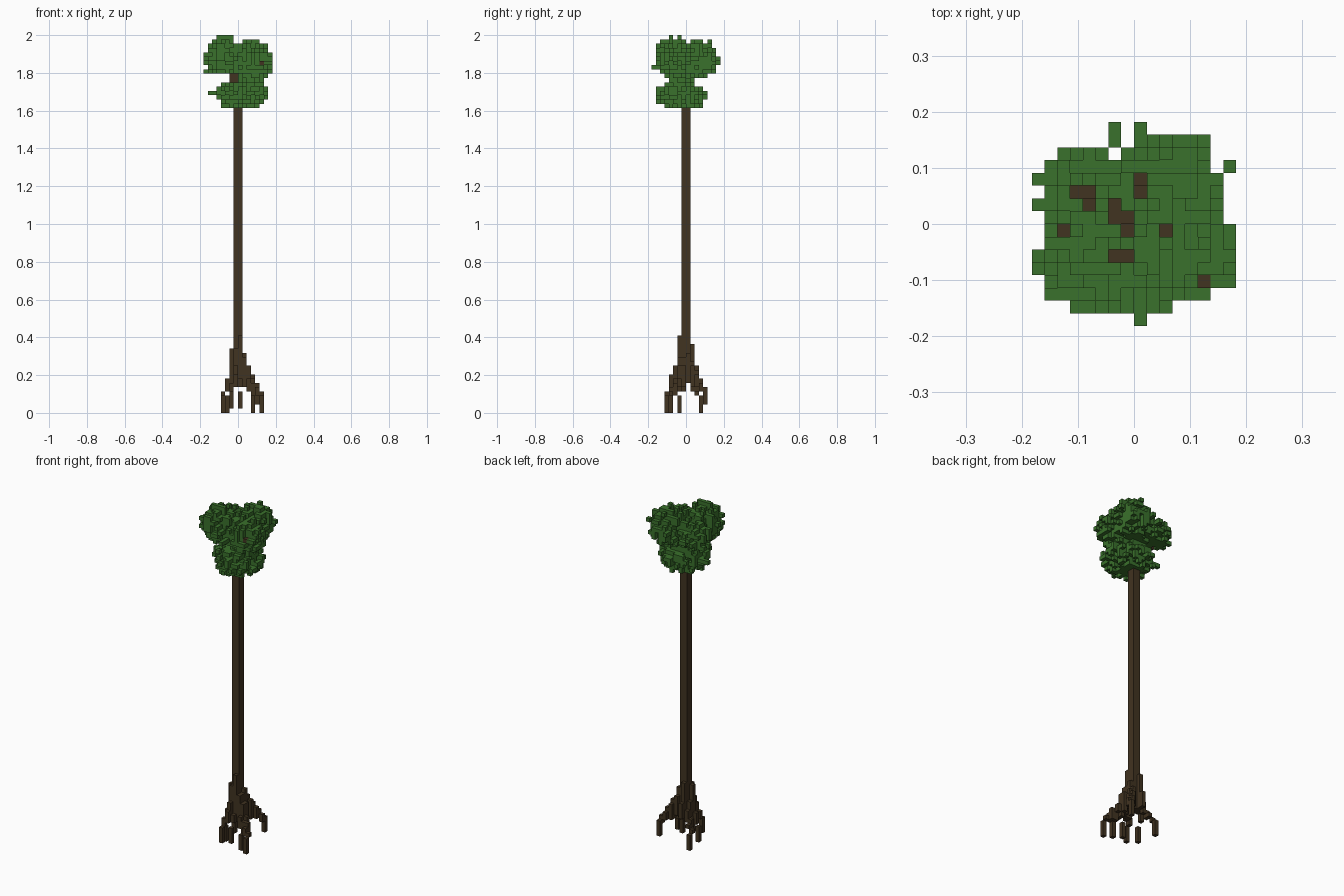
import bpy
import bmesh
import random
from mathutils import Vector

random.seed(7)
if "Cube" in bpy.data.objects:
    bpy.data.objects.remove(bpy.data.objects["Cube"], do_unlink=True)

UNIT = 2 / 88  # edge of one block


def material(name, color):
    m = bpy.data.materials.new(name)
    m.use_nodes = True
    m.diffuse_color = (*color, 1)
    bsdf = m.node_tree.nodes["Principled BSDF"]
    bsdf.inputs["Base Color"].default_value = (*color, 1)
    bsdf.inputs["Roughness"].default_value = 1.0
    return m


def line(a, b):
    """Block cells along a straight segment."""
    a, b = Vector(a), Vector(b)
    n = max(1, round(max(abs(c) for c in b - a)))
    return {tuple(round(c) for c in a.lerp(b, i / n)) for i in range(n + 1)}


def stair(start, foot):
    """Columns from start to foot, one sideways step at a time."""
    pos, path = list(start), [tuple(start)]
    while tuple(pos) != foot:
        gaps = [f - p for f, p in zip(foot, pos)]
        axis = 0 if abs(gaps[0]) >= abs(gaps[1]) else 1
        pos[axis] += 1 if gaps[axis] > 0 else -1
        path.append(tuple(pos))
    return path


def blob(center, radii, rough=0.2):
    """Ragged ellipsoid of cells."""
    lo = [int(c - r) - 2 for c, r in zip(center, radii)]
    hi = [int(c + r) + 2 for c, r in zip(center, radii)]
    cells = set()
    for x in range(lo[0], hi[0]):
        for y in range(lo[1], hi[1]):
            for z in range(lo[2], hi[2]):
                mid = (x + 0.5, y + 0.5, z + 0.5)
                d = sum(((m - c) / r) ** 2 for m, c, r in zip(mid, center, radii)) ** 0.5
                if d + random.uniform(-rough, rough) < 0.97:
                    cells.add((x, y, z))
    return cells


def block_object(name, cells, blockers, mat):
    """Mesh holding only the exposed block faces."""
    bm = bmesh.new()
    verts = {}

    def vert(p):
        if p not in verts:
            verts[p] = bm.verts.new(Vector(p) * UNIT)
        return verts[p]

    for cell in sorted(cells):
        for axis in range(3):
            u, v = (axis + 1) % 3, (axis + 2) % 3
            for side in (0, 1):
                near = list(cell)
                near[axis] += 1 if side else -1
                if tuple(near) in blockers:
                    continue
                ring = []
                for du, dv in ((0, 0), (1, 0), (1, 1), (0, 1)):
                    p = list(cell)
                    p[axis] += side
                    p[u] += du
                    p[v] += dv
                    ring.append(vert(tuple(p)))
                bm.faces.new(ring if side else ring[::-1])
    mesh = bpy.data.meshes.new(name)
    bm.to_mesh(mesh)
    bm.free()
    mesh.materials.append(mat)
    bpy.context.collection.objects.link(bpy.data.objects.new(name, mesh))


bark = material("bark_brown", (0.053, 0.033, 0.015))
leaf = material("leaf_green", (0.042, 0.165, 0.025))

# Trunk
trunk = {(x, y, z) for x in (-1, 0) for y in (-1, 0) for z in range(7, 80)}

# Roots: (start column, foot column, top height, foot height)
ROOTS = [
    ((1, 0), (4, 4), 14, 2), ((1, -1), (5, -5), 13, 0),
    ((0, -2), (3, -4), 18, 0), ((-1, -2), (-2, -5), 15, 1),
    ((-2, -1), (-3, -2), 15, 0), ((-2, 0), (-4, 3), 11, 0),
    ((-1, 1), (-1, 2), 16, 7), ((0, -2), (0, -4), 12, 1),
]
roots = set()
for start, foot, top, bottom in ROOTS:
    path = stair(start, foot)
    for i, (x, y) in enumerate(path):
        t = i / (len(path) - 1)
        high = round(top + (bottom + 4 - top) * t ** 0.7)
        low = bottom if t == 1 else round(7 + (bottom - 4) * t)
        roots |= {(x, y, z) for z in range(low, high)}

# Branches, some with bare tips open to the sky
TIPS = [(-5, 2, 81), (-4, 2, 81), (-4, 1, 80), (-2, 1, 81), (-2, 0, 81),
        (-1, 0, 81), (-1, -1, 80), (0, 2, 81), (0, 3, 82), (-1, -3, 82),
        (-2, -3, 82), (-6, -1, 79), (2, -1, 80), (5, -5, 81)]
branches = line((-2, -1, 76), (-2, -1, 78))
for tip in TIPS:
    branches |= line((-1, -1, 79), tip)
branches |= line((0, 0, 78), (3, 4, 83)) | line((0, -1, 78), (-3, -4, 84))

# Leaf clumps: low, two tall, two side, core
CLUMPS = [
    ((1.0, -1.0, 74.2), (5.4, 5.4, 3.6)),
    ((-2.9, -2.9, 82.8), (4.2, 4.2, 4.6)),
    ((2.9, 3.2, 82.4), (4.2, 3.9, 4.4)),
    ((-3.8, 2.1, 81.4), (4.0, 3.4, 3.8)),
    ((4.1, -2.2, 81.0), (3.9, 3.4, 4.4)),
    ((0.0, 0.0, 81.2), (4.5, 4.5, 4.3)),
]
leaves = set()
for center, radii in CLUMPS:
    leaves |= blob(center, radii)

# Stray twigs of leaves
for end in [(-3, -4, 87), (-8, 3, 82), (-8, 1, 81), (-2, 7, 81), (0, 7, 82),
            (0, -8, 80), (7, 4, 83), (7, -4, 79), (-7, 0, 74), (6, 0, 74),
            (7, -3, 81), (-7, -4, 80)]:
    inner = (end[0] * 0.7, end[1] * 0.7, end[2] - (3 if end[2] > 85 else 0))
    leaves |= line(inner, end)


def open_gap(x, y, z):
    """Gaps between the low clump and the crown, baring the trunk."""
    west = x < -2 and z in (77, 78)
    north = y > 1 and z in (76, 77)
    front = x in (-2, -1) and y < -1 and z in (77, 78)
    return west or north or front


# Keep leaves in bounds, out of the gaps and off the bare tips
leaves = {c for c in leaves
          if -8 <= c[0] < 8 and -8 <= c[1] < 8 and 71 <= c[2] < 88
          and not open_gap(*c)
          and not any(c[:2] == t[:2] and c[2] >= t[2] for t in TIPS)}

wood = trunk | roots | branches
leaves -= wood
solid = wood | leaves
block_object("trunk", trunk, solid, bark)
block_object("roots", roots - trunk, solid, bark)
block_object("branches", branches - trunk - roots, solid, bark)
block_object("leaves", leaves, solid, leaf)
